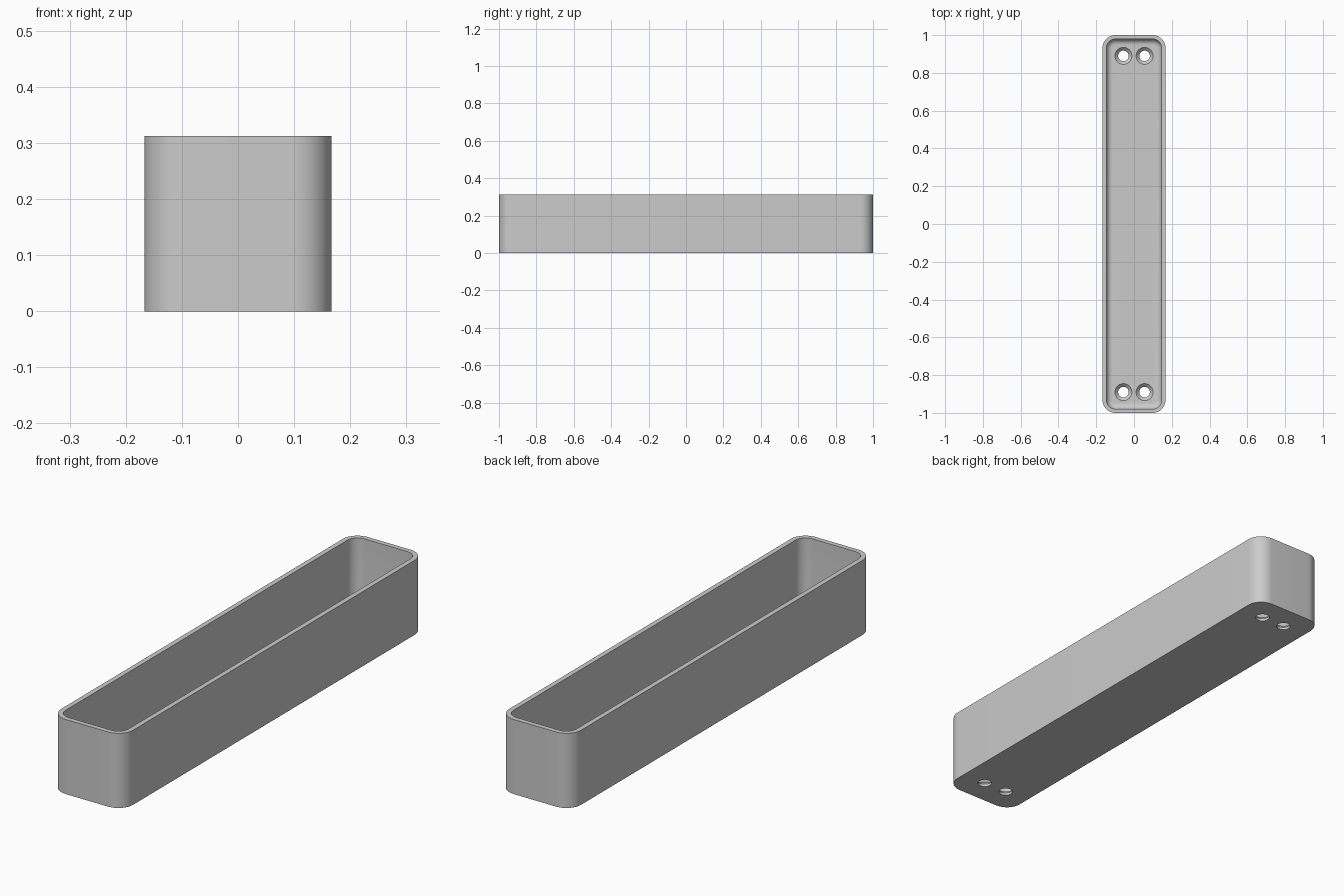
import bpy, bmesh, math

cube = bpy.data.objects.get("Cube")
if cube:
    bpy.data.objects.remove(cube, do_unlink=True)

HALF_X, HALF_Y, HEIGHT = 0.1667, 1.0, 0.3125
CORNER, WALL, FLOOR, FILLET = 0.068, 0.0208, 0.028, 0.031

grey = bpy.data.materials.new("plain grey")
grey.use_nodes = True
colour = (0.6, 0.6, 0.6, 1)
grey.diffuse_color = colour
grey.node_tree.nodes["Principled BSDF"].inputs["Base Color"].default_value = colour


def rounded_loop(bm, inset, z, steps=12):
    """Ring of vertices around a rounded rectangle, inset from the outer wall."""
    r = CORNER - inset
    verts = []
    for q, (sx, sy) in enumerate([(1, 1), (-1, 1), (-1, -1), (1, -1)]):
        for i in range(steps + 1):
            a = math.pi / 2 * (q + i / steps)
            verts.append(bm.verts.new((sx * (HALF_X - CORNER) + r * math.cos(a),
                                       sy * (HALF_Y - CORNER) + r * math.sin(a), z)))
    return verts


def circle_loop(bm, x, y, r, z, steps=40):
    return [bm.verts.new((x + r * math.cos(math.tau * i / steps),
                          y + r * math.sin(math.tau * i / steps), z)) for i in range(steps)]


def skin(bm, loops):
    """Join successive rings with quads and cap both ends."""
    for a, b in zip(loops, loops[1:]):
        for i in range(len(a)):
            j = (i + 1) % len(a)
            bm.faces.new((a[i], a[j], b[j], b[i]))
    bm.faces.new(loops[0][::-1])
    bm.faces.new(loops[-1])


def finish(bm, name):
    bmesh.ops.recalc_face_normals(bm, faces=bm.faces)
    mesh = bpy.data.meshes.new(name)
    bm.to_mesh(mesh)
    bm.free()
    mesh.materials.append(grey)
    obj = bpy.data.objects.new(name, mesh)
    bpy.context.collection.objects.link(obj)
    return obj


# Tray: outer wall, rim, inner wall, then a fillet down to the floor
bm = bmesh.new()
loops = [rounded_loop(bm, 0, 0), rounded_loop(bm, 0, HEIGHT), rounded_loop(bm, WALL, HEIGHT)]
for i in range(9):
    a = math.pi / 2 * i / 8
    loops.append(rounded_loop(bm, WALL + FILLET * (1 - math.cos(a)),
                              FLOOR + FILLET * (1 - math.sin(a))))
skin(bm, loops)
tray = finish(bm, "tray")

# Countersunk screw holes, a pair at each end
bm = bmesh.new()
for x in (-0.056, 0.056):
    for y in (-0.89, 0.89):
        skin(bm, [circle_loop(bm, x, y, r, z) for r, z in
                  ((0.028, -0.02), (0.028, 0.011), (0.045, FLOOR), (0.045, FLOOR + 0.02))])
cutter = finish(bm, "screw_hole_cutter")
cutter.hide_render = True

cut = tray.modifiers.new("screw holes", "BOOLEAN")
cut.operation = "DIFFERENCE"
cut.solver = "EXACT"
cut.object = cutter
bpy.context.view_layer.objects.active = tray
tray.select_set(True)
bpy.ops.object.modifier_apply(modifier=cut.name)
bpy.data.objects.remove(cutter, do_unlink=True)
bpy.ops.object.shade_smooth_by_angle(angle=math.radians(30))
